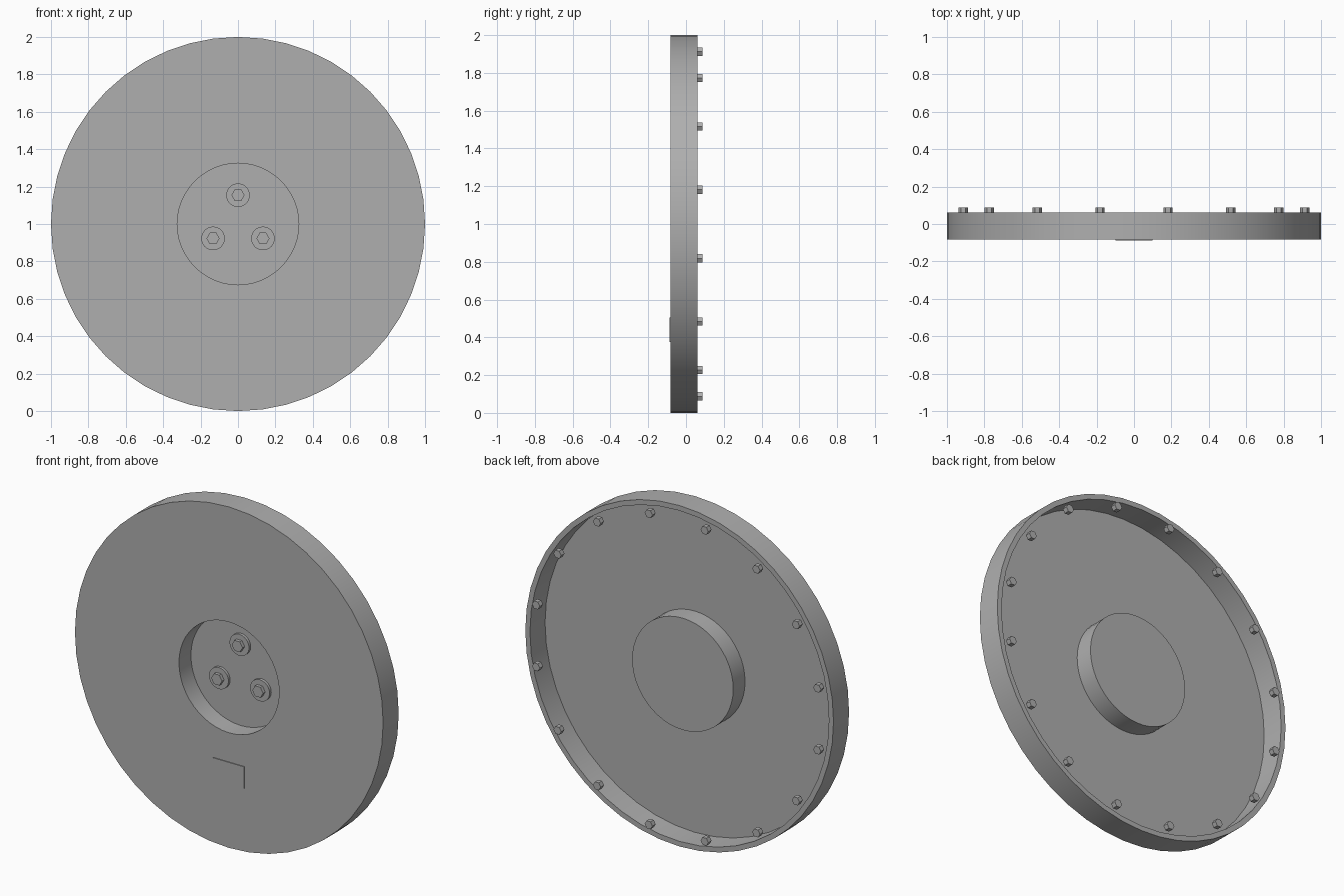
import bpy, bmesh, math
from mathutils import Matrix, Vector

if "Cube" in bpy.data.objects:
    bpy.data.objects.remove(bpy.data.objects["Cube"])

grey = bpy.data.materials.new("mid_grey")
grey.diffuse_color = (0.43, 0.43, 0.43, 1)
grey.use_nodes = True
grey.node_tree.nodes["Principled BSDF"].inputs["Base Color"].default_value = grey.diffuse_color


def finish(name, bm, smooth=True):
    bmesh.ops.recalc_face_normals(bm, faces=bm.faces)
    me = bpy.data.meshes.new(name)
    bm.to_mesh(me)
    bm.free()
    me.materials.append(grey)
    if smooth:
        me.shade_smooth()
        me.set_sharp_from_angle(angle=math.radians(30))
    ob = bpy.data.objects.new(name, me)
    bpy.context.collection.objects.link(ob)
    return ob


def rod(name, x, z, r, y0, y1, sides, smooth):
    """Cylinder along y with a vertex pointing towards +x."""
    bm = bmesh.new()
    m = Matrix.Translation((x, (y0 + y1) / 2, z)) @ Matrix.Rotation(math.pi / 2, 4, 'X')
    bmesh.ops.create_cone(bm, cap_ends=True, segments=sides, radius1=r, radius2=r, depth=y1 - y0)
    # make sure the first vertex lies on the x axis
    v = max(bm.verts, key=lambda w: w.co.x).co
    bmesh.ops.rotate(bm, verts=bm.verts, matrix=Matrix.Rotation(-math.atan2(v.y, v.x), 3, 'Z'))
    bmesh.ops.transform(bm, matrix=m, verts=bm.verts)
    return finish(name, bm, smooth)


# cover: thin dished sheet with central recess and a rim lip, turned about y
profile = [(0, 0.028), (0.325, 0.028), (0.325, -0.083), (1, -0.083), (1, 0.061),
           (0.97, 0.061), (0.97, -0.079), (0.328, -0.079), (0.328, 0.031), (0, 0.031)]
bm = bmesh.new()
verts = [bm.verts.new((r, y, 1)) for r, y in profile]
edges = [bm.edges.new(p) for p in zip(verts, verts[1:])]
bmesh.ops.spin(bm, geom=verts + edges, cent=(0, 0, 1), axis=(0, 1, 0),
               angle=2 * math.pi, steps=48, use_merge=True)
bmesh.ops.remove_doubles(bm, verts=bm.verts, dist=0.0005)
finish("cover", bm)

# hub studs with washers in the recess
for i in range(3):
    a = math.radians(90 + 120 * i)
    x, z = 0.154 * math.cos(a), 1 + 0.154 * math.sin(a)
    rod(f"washer_{i + 1}", x, z, 0.063, 0.012, 0.028, 32, True)
    rod(f"hub_nut_{i + 1}", x, z, 0.035, -0.008, 0.014, 6, False)

# hexagonal bolts around the rear rim
for i in range(16):
    a = math.radians(11.25 + 22.5 * i)
    rod(f"rim_bolt_{i + 1}", 0.93 * math.cos(a), 1 + 0.93 * math.sin(a), 0.025, 0.058, 0.088, 6, False)

# small plate on the front
bm = bmesh.new()
bmesh.ops.create_cube(bm, size=1)
bmesh.ops.scale(bm, vec=Vector((0.2, 0.006, 0.128)), verts=bm.verts)
bmesh.ops.translate(bm, vec=Vector((0, -0.085, 0.44)), verts=bm.verts)
finish("front_plate", bm, False)
